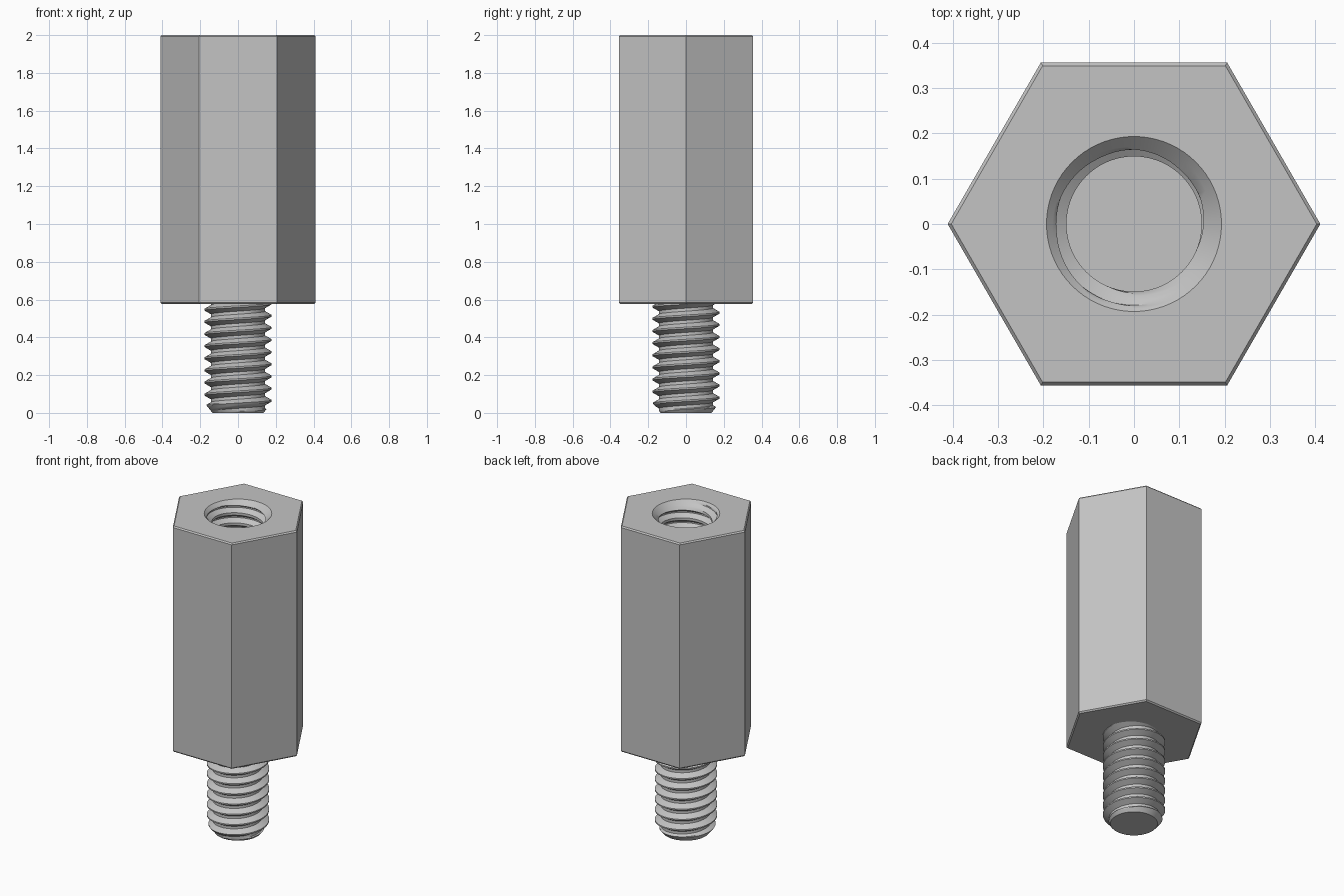
import bpy, bmesh
from math import cos, sin, pi, tau, floor, radians

cube = bpy.data.objects.get("Cube")
if cube:
    bpy.data.objects.remove(cube, do_unlink=True)

STEPS = 72            # columns around each thread
PITCH = 0.0643
BODY_LOW, BODY_TOP = 0.577, 2.0
HEX_R = 0.411         # corner radius of the hexagon
CHAMFER = 0.008

steel = bpy.data.materials.new("grey steel")
steel.use_nodes = True
grey = (0.55, 0.55, 0.55, 1)
steel.diffuse_color = grey
bsdf = next(n for n in steel.node_tree.nodes if n.type == 'BSDF_PRINCIPLED')
bsdf.inputs["Base Color"].default_value = grey


def thread_radius(phase, minor, major):
    """Trapezoid thread profile: crest at phase 0, root at phase 0.5."""
    d = abs(phase - floor(phase + 0.5))
    t = min(max((d - 0.0625) / 0.3125, 0), 1)
    return major + (minor - major) * t


def add_thread(bm, low, high, minor, major, limit):
    """Sweep the profile up a helix; return the bottom and top rings."""
    flank = [0.0625 + 0.3125 * i / 4 for i in range(5)]
    offsets = flank + [1 - f for f in reversed(flank)]
    turns = int((high - low) / PITCH) + 2
    rows = [k + o for k in range(-2, turns) for o in offsets]
    columns = []
    for i in range(STEPS + 1):
        a = tau * i / STEPS
        column = []
        for row in rows:
            z = min(max(low + PITCH * (row + i / STEPS), low), high)
            phase = (z - low) / PITCH - i / STEPS
            r = limit(thread_radius(phase, minor, major), z)
            column.append(bm.verts.new((r * cos(a), r * sin(a), z)))
        columns.append(column)
    for left, right in zip(columns, columns[1:]):
        for j in range(len(rows) - 1):
            bm.faces.new((left[j], right[j], right[j + 1], left[j + 1]))
    return [c[0] for c in columns[:-1]], [c[-1] for c in columns[:-1]]


def finish(bm, name):
    bmesh.ops.remove_doubles(bm, verts=bm.verts, dist=1e-5)
    bmesh.ops.recalc_face_normals(bm, faces=bm.faces)
    mesh = bpy.data.meshes.new(name)
    bm.to_mesh(mesh)
    bm.free()
    mesh.materials.append(steel)
    obj = bpy.data.objects.new(name, mesh)
    bpy.context.collection.objects.link(obj)
    bpy.ops.object.select_all(action='DESELECT')
    obj.select_set(True)
    bpy.context.view_layer.objects.active = obj
    bpy.ops.object.shade_smooth_by_angle(angle=radians(30))


# Threaded stud with a chamfered tip
bm = bmesh.new()
tip, root = add_thread(bm, 0, BODY_LOW + 0.02, 0.143, 0.178,
                       lambda r, z: min(r, 0.135 + 0.8 * z))
bm.faces.new(tip)
bm.faces.new(root)
finish(bm, "threaded_stud")

# Hexagonal body, chamfered at both ends
bm = bmesh.new()
loops = []
for r, z in ((HEX_R - CHAMFER, BODY_LOW), (HEX_R, BODY_LOW + CHAMFER),
             (HEX_R, BODY_TOP - CHAMFER), (HEX_R - CHAMFER, BODY_TOP)):
    loops.append([bm.verts.new((r * cos(k * pi / 3), r * sin(k * pi / 3), z))
                  for k in range(6)])
bm.faces.new(loops[0])
for low, high in zip(loops, loops[1:]):
    for k in range(6):
        n = (k + 1) % 6
        bm.faces.new((low[k], low[n], high[n], high[k]))

# Blind threaded hole with a countersunk mouth
floor_ring, mouth = add_thread(bm, 1.1, BODY_TOP, 0.149, 0.179,
                               lambda r, z: max(r, 0.193 - (BODY_TOP - z)))
bm.faces.new(floor_ring)

# Top face, one sector per hexagon side
span = STEPS // 6
for k in range(6):
    arc = [mouth[(k * span + i) % STEPS] for i in range(span + 1)]
    bm.faces.new([loops[3][k], loops[3][(k + 1) % 6]] + arc[::-1])
finish(bm, "hex_body")
